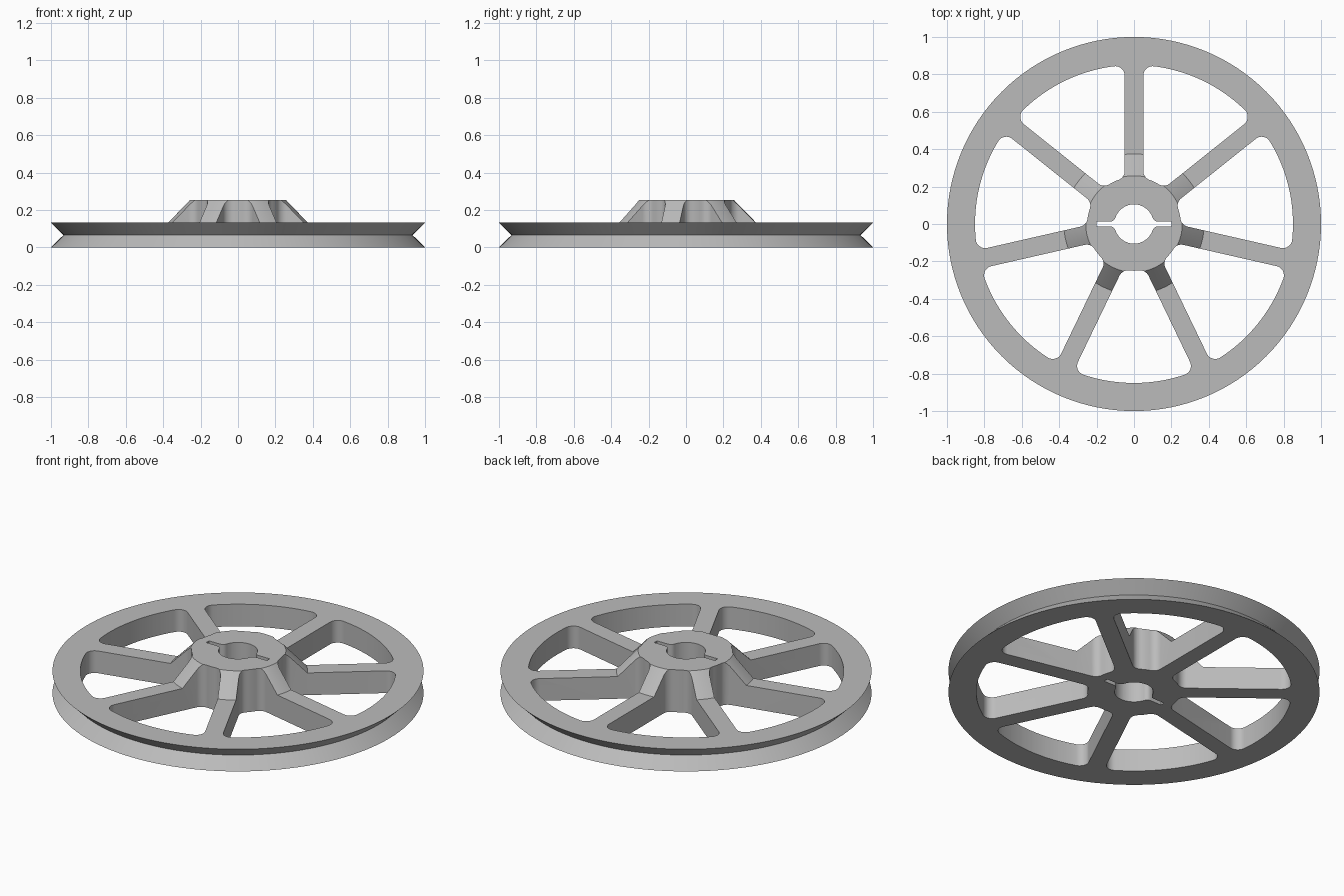
import bpy
import bmesh
from math import pi, sin, cos, asin, sqrt, radians
from mathutils import Vector, Matrix

SPOKES = 7
RIM_IN, HUB, HALF_SPOKE, FILLET = 0.85, 0.25, 0.05, 0.05
BORE, SLOT_HALF, SLOT_END, BORE_FILLET = 0.105, 0.013, 0.2, 0.03
RIM_TOP, HUB_TOP = 0.132, 0.252

if "Cube" in bpy.data.objects:
    bpy.data.objects.remove(bpy.data.objects["Cube"])

grey = bpy.data.materials.new("plain grey")
grey.use_nodes = True
colour = (0.5, 0.5, 0.5, 1)
grey.diffuse_color = colour
grey.node_tree.nodes["Principled BSDF"].inputs["Base Color"].default_value = colour


def arc(centre, radius, start, end, steps):
    return [Vector((centre[0] + radius * cos(start + (end - start) * i / steps),
                    centre[1] + radius * sin(start + (end - start) * i / steps)))
            for i in range(steps + 1)]


def make_object(name, bm):
    bmesh.ops.recalc_face_normals(bm, faces=bm.faces)
    mesh = bpy.data.meshes.new(name)
    bm.to_mesh(mesh)
    bm.free()
    obj = bpy.data.objects.new(name, mesh)
    obj.data.materials.append(grey)
    bpy.context.collection.objects.link(obj)
    return obj


def add_prism(bm, outline):
    # Upright cutter running right through the wheel
    face = bm.faces.new([bm.verts.new((p.x, p.y, -0.1)) for p in outline])
    top = bmesh.ops.extrude_face_region(bm, geom=[face])["geom"]
    bmesh.ops.translate(bm, vec=(0, 0, 0.5),
                        verts=[v for v in top if isinstance(v, bmesh.types.BMVert)])


def corner(radius, offset):
    # Fillet centre and its polar angle, measured from a spoke centreline
    return (sqrt(radius ** 2 - offset ** 2), offset), asin(offset / radius)


def window_outline():
    pitch = 2 * pi / SPOKES
    offset = HALF_SPOKE + FILLET
    inner, a_in = corner(HUB + FILLET, offset)
    outer, a_out = corner(RIM_IN - FILLET, offset)
    side = arc(inner, FILLET, a_in - pi, -pi / 2, 8) + arc(outer, FILLET, -pi / 2, a_out, 8)
    far_side = []
    for p in reversed(side):
        r, a = p.length, pitch - asin(p.y / p.length)
        far_side.append(Vector((r * cos(a), r * sin(a))))
    return (side + arc((0, 0), RIM_IN, a_out, pitch - a_out, 20)[1:-1]
            + far_side + arc((0, 0), HUB, pitch - a_in, a_in, 4)[1:-1])


def bore_outline():
    centre, a = corner(BORE + BORE_FILLET, SLOT_HALF + BORE_FILLET)
    quarter = [Vector((SLOT_END, SLOT_HALF))]
    quarter += arc(centre, BORE_FILLET, -pi / 2, a - pi, 6)
    quarter += arc((0, 0), BORE, a, pi / 2, 14)[1:]
    half = quarter + [Vector((-p.x, p.y)) for p in reversed(quarter[:-1])]
    return half + [-p for p in half]


# Wheel body: grooved rim, flat web and raised conical hub
profile = [(0, 0), (1, 0), (0.933, RIM_TOP / 2), (1, RIM_TOP),
           (0.375, RIM_TOP), (0.258, HUB_TOP), (0, HUB_TOP)]
bm = bmesh.new()
verts = [bm.verts.new((r, 0, z)) for r, z in profile]
edges = [bm.edges.new(pair) for pair in zip(verts, verts[1:])]
bmesh.ops.spin(bm, geom=verts + edges, cent=(0, 0, 0), axis=(0, 0, 1),
               angle=2 * pi, steps=128, use_merge=True)
bmesh.ops.remove_doubles(bm, verts=bm.verts, dist=0.0001)
wheel = make_object("pulley_wheel", bm)

# Windows between the spokes, and the slotted bore
bm = bmesh.new()
window = window_outline()
for i in range(SPOKES):
    turn = Matrix.Rotation(pi / 2 + 2 * pi * i / SPOKES, 2)
    add_prism(bm, [turn @ p for p in window])
add_prism(bm, bore_outline())
cutter = make_object("opening_cutter", bm)
cutter.hide_render = True

cut = wheel.modifiers.new("openings", "BOOLEAN")
cut.operation = "DIFFERENCE"
cut.solver = "EXACT"
cut.object = cutter
bpy.context.view_layer.objects.active = wheel
wheel.select_set(True)
bpy.ops.object.modifier_apply(modifier=cut.name)
bpy.data.objects.remove(cutter)
bpy.ops.object.shade_smooth_by_angle(angle=radians(30))
